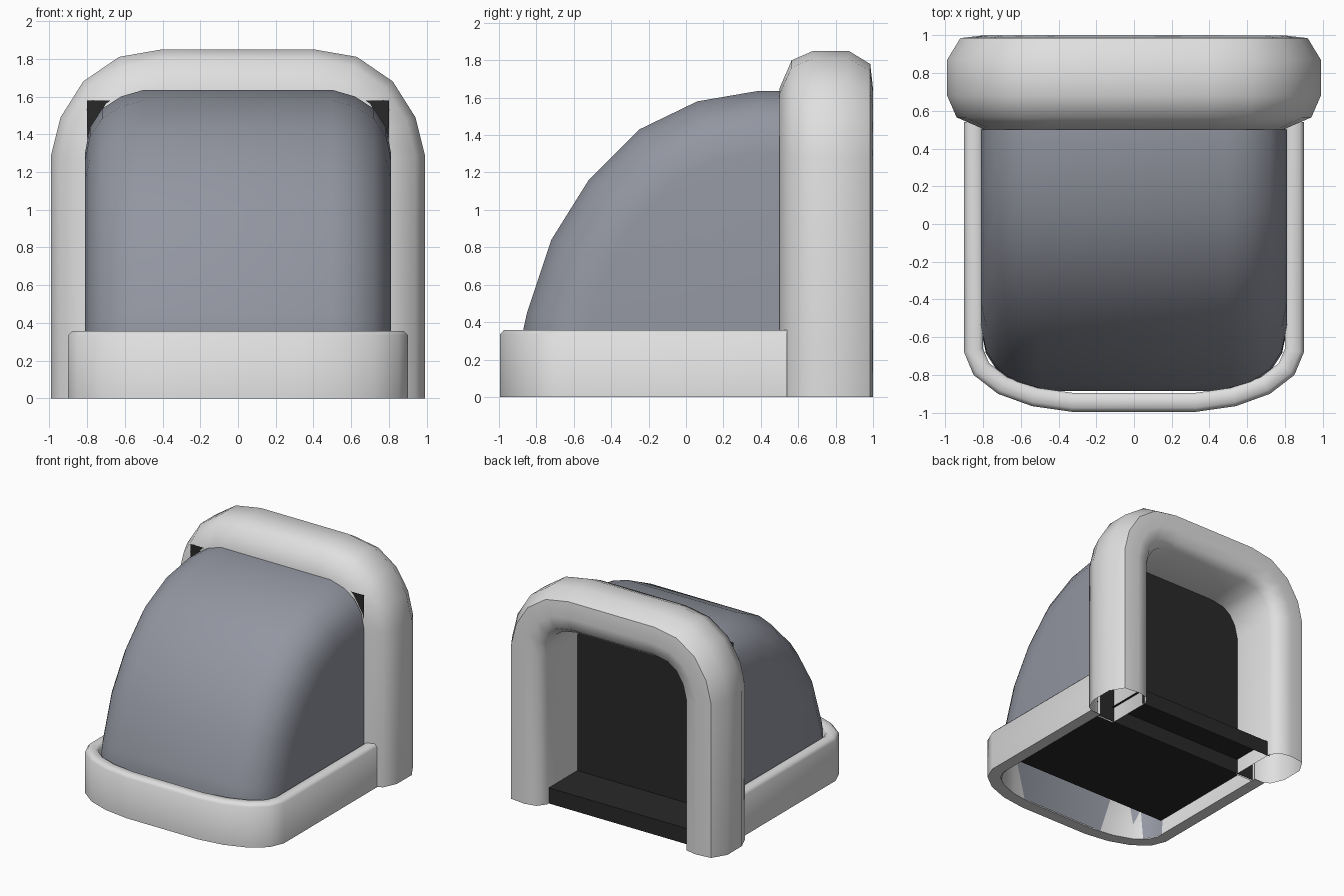
import bpy, bmesh, math
from mathutils import Vector

if "Cube" in bpy.data.objects:
    bpy.data.objects.remove(bpy.data.objects["Cube"])


def material(name, rgb):
    m = bpy.data.materials.new(name)
    m.diffuse_color = (*rgb, 1)
    m.use_nodes = True
    m.node_tree.nodes["Principled BSDF"].inputs["Base Color"].default_value = m.diffuse_color
    return m


WHITE = material("off_white", (0.74, 0.74, 0.74))
SLATE = material("slate_grey", (0.29, 0.305, 0.355))
DARK = material("near_black", (0.022, 0.022, 0.022))


def finish(bm, name, mat, angle=None):
    bmesh.ops.recalc_face_normals(bm, faces=bm.faces)
    me = bpy.data.meshes.new(name)
    bm.to_mesh(me)
    bm.free()
    ob = bpy.data.objects.new(name, me)
    bpy.context.collection.objects.link(ob)
    me.materials.append(mat)
    if angle:
        bpy.ops.object.select_all(action='DESELECT')
        ob.select_set(True)
        bpy.context.view_layer.objects.active = ob
        bpy.ops.object.shade_smooth_by_angle(angle=math.radians(angle))
    return ob


def normals(path):
    """Mitred right-hand normals of an open 2D path."""
    segs = [(b - a).normalized() for a, b in zip(path, path[1:])]
    segs = [Vector((t.y, -t.x)) for t in segs]
    out = []
    for i in range(len(path)):
        a, b = segs[max(i - 1, 0)], segs[min(i, len(segs) - 1)]
        n = (a + b).normalized()
        out.append(n / n.dot(a))
    return out


def loft(bm, rows, closed):
    vs = [[bm.verts.new(p) for p in row] for row in rows]
    n = len(rows[0])
    for a, b in zip(vs, vs[1:]):
        for i in range(n if closed else n - 1):
            j = (i + 1) % n
            bm.faces.new((a[i], a[j], b[j], b[i]))
    return vs


def sweep(name, half, section, place, mat, angle):
    """Mirror half a path, sweep a section of (inset, depth) along it."""
    path = [Vector(p) for p in half]
    path = [Vector((-p.x, p.y)) for p in path] + path[::-1]
    nor = normals(path)
    if nor[0].x < 0:
        nor = [-n for n in nor]
    bm = bmesh.new()
    loft(bm, [[place(p + n * d, w) for d, w in section] for p, n in zip(path, nor)], True)
    return finish(bm, name, mat, angle)


# Door arch: fat tube around the back opening
sweep("door_arch",
      [(.99, 0), (.99, 1.29), (.94, 1.49), (.82, 1.68), (.63, 1.81), (.40, 1.85)],
      [(0, .68), (0, .87), (.07, .985), (.2, 1.0), (.3, .98), (.35, .91),
       (.35, .5), (.2, .5), (.05, .565)],
      lambda p, w: (p.x, w, p.y), WHITE, 50)

# Base rim: low wall around the front and sides
sweep("base_rim",
      [(.90, .54), (.90, -.68), (.85, -.80), (.72, -.90), (.54, -.965), (.33, -.995)],
      [(0, 0), (0, .335), (.022, .358), (.08, .358), (.1, .34), (.1, 0)],
      lambda p, w: (p.x, p.y, w), WHITE, 50)

# Hood: curved side profile with rounded edges and flat cheeks
profile = [Vector(p) for p in
           [(-.885, 0), (-.87, .36), (-.85, .45), (-.72, .84), (-.52, 1.16),
            (-.25, 1.43), (.06, 1.58), (.38, 1.635), (.5, 1.635)]]
nor = normals(profile)
nor[0] = Vector((1, 0))
edge = [(.81, .33), (.785, .2), (.72, .1), (.62, .035), (.5, 0)]
cross = [(-x, d) for x, d in edge] + edge[::-1]
bm = bmesh.new()
rows = [[(x, *(p + n * d)) for x, d in cross] for p, n in zip(profile, nor)]
vs = loft(bm, rows, False)
for k in (0, -1):
    corner = bm.verts.new((cross[k][0], .5, 0))
    bm.faces.new([r[k] for r in vs] + [corner])
finish(bm, "hood", SLATE, 40)


def plate(name, corners):
    bm = bmesh.new()
    bm.faces.new([bm.verts.new(c) for c in corners])
    return finish(bm, name, DARK)


# Dark back panel, floor and door step
plate("back_panel", [(-.8, .515, 0), (.8, .515, 0), (.8, .515, 1.58), (-.8, .515, 1.58)])
plate("floor", [(-.81, -.62, .13), (.81, -.62, .13), (.81, .515, .13), (-.81, .515, .13)])
plate("step_top", [(-.66, .515, .13), (.66, .515, .13), (.66, .89, .13), (-.66, .89, .13)])
plate("step_riser", [(-.66, .89, 0), (.66, .89, 0), (.66, .89, .13), (-.66, .89, .13)])
